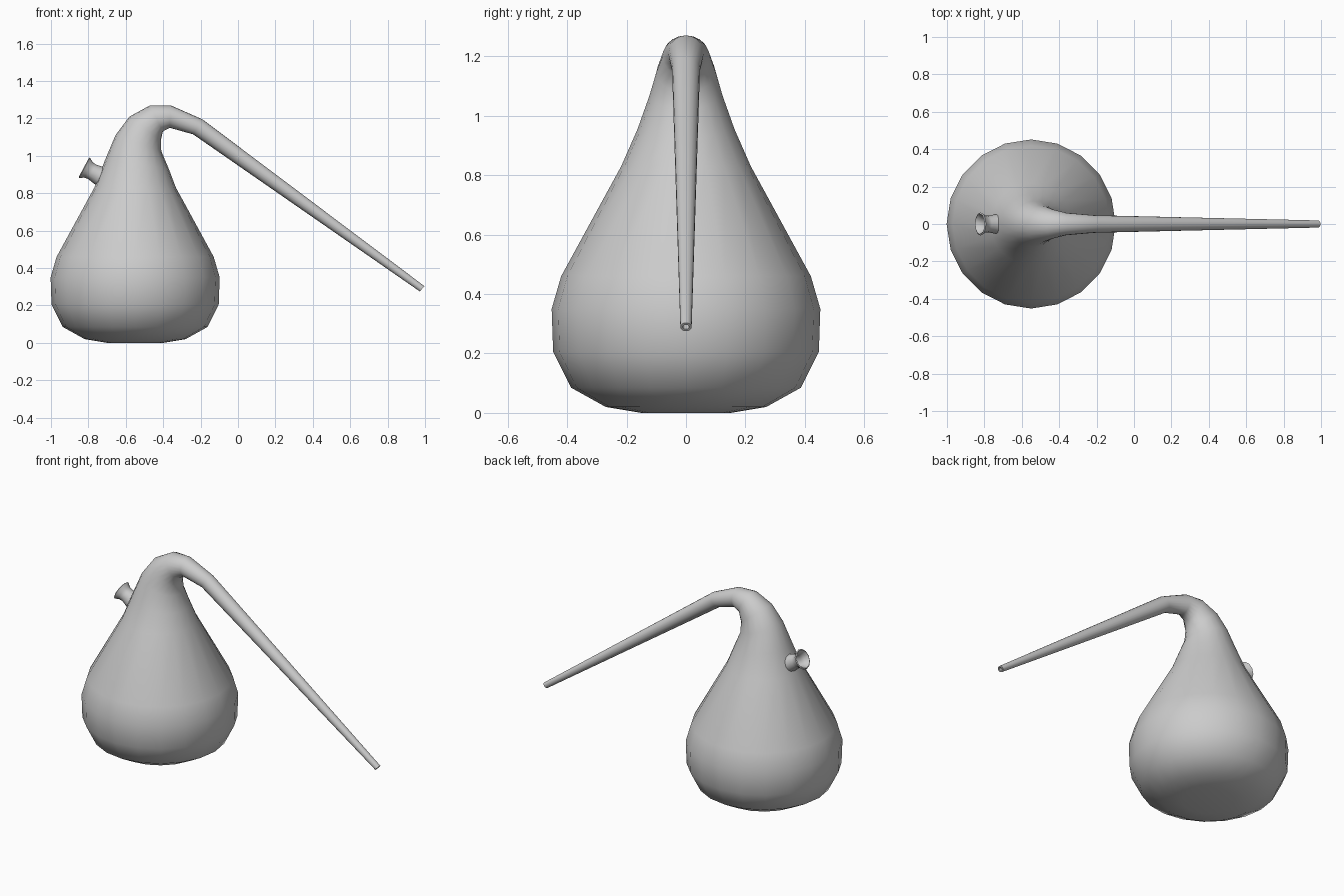
import bpy, bmesh, math
from mathutils import Vector

if "Cube" in bpy.data.objects:
    bpy.data.objects.remove(bpy.data.objects["Cube"])


def tube(name, rings, sides, wall, cap_start=False):
    """Skin elliptical rings: each is (edge A, edge B, half width in y), A and B in the xz plane."""
    bm = bmesh.new()
    loops = []
    for (ax, az), (bx, bz), w in rings:
        a, b = Vector((ax, 0, az)), Vector((bx, 0, bz))
        mid, half = (a + b) / 2, (b - a) / 2
        loops.append([bm.verts.new(mid + half * math.cos(t) + Vector((0, w * math.sin(t), 0)))
                      for t in (2 * math.pi * i / sides for i in range(sides))])
    for lo, hi in zip(loops, loops[1:]):
        for i in range(sides):
            j = (i + 1) % sides
            bm.faces.new((lo[i], lo[j], hi[j], hi[i]))
    if cap_start:
        bm.faces.new(loops[0][::-1])
    bmesh.ops.recalc_face_normals(bm, faces=bm.faces)
    mesh = bpy.data.meshes.new(name)
    bm.to_mesh(mesh)
    bm.free()
    obj = bpy.data.objects.new(name, mesh)
    bpy.context.collection.objects.link(obj)
    mod = obj.modifiers.new("wall", 'SOLIDIFY')
    mod.thickness = wall
    mod.offset = -1
    bpy.ops.object.select_all(action='DESELECT')
    obj.select_set(True)
    bpy.context.view_layer.objects.active = obj
    bpy.ops.object.modifier_apply(modifier="wall")
    bpy.ops.object.shade_smooth_by_angle(angle=math.radians(50))
    return obj


# Flask: round bulb, then bent neck narrowing into the long spout
CX = -0.55
bulb = [(0.15, 0.0), (0.27, 0.02), (0.387, 0.085), (0.447, 0.205),
        (0.452, 0.35), (0.42, 0.46), (0.218, 0.83)]
rings = [((CX - r, z), (CX + r, z), r) for r, z in bulb]
rings += [
    ((-0.71, 0.98), (-0.37, 0.93), 0.163),
    ((-0.655, 1.11), (-0.41, 1.025), 0.123),
    ((-0.58, 1.21), (-0.413, 1.08), 0.10),
    ((-0.47, 1.27), (-0.402, 1.13), 0.078),
    ((-0.36, 1.27), (-0.365, 1.15), 0.06),
    ((-0.19, 1.195), (-0.24, 1.115), 0.047),
    ((0.997, 0.303), (0.972, 0.275), 0.019),
]
tube("flask", rings, 20, 0.008, cap_start=True)

# Filler stub: short flared opening on the shoulder
base, axis = Vector((-0.71, 0.877)), Vector((-0.88, 0.47))
side = Vector((0.47, 0.88))
stub = []
for d, r in [(0.0, 0.045), (0.04, 0.043), (0.08, 0.036), (0.105, 0.04), (0.13, 0.055)]:
    c = base + axis * d
    stub.append((tuple(c + side * r), tuple(c - side * r), r))
tube("filler_stub", stub, 12, 0.008)
